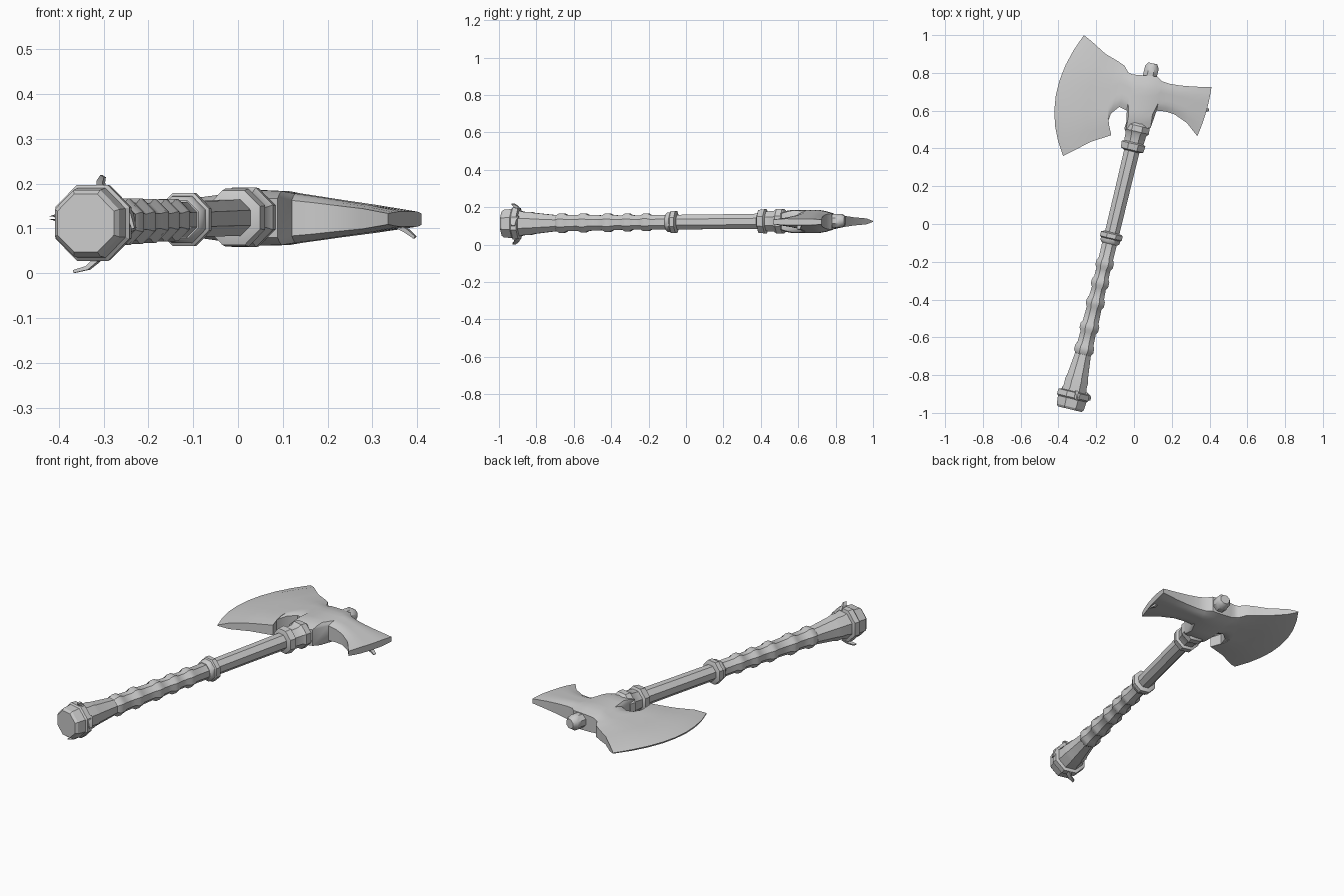
import bpy, bmesh, math
from mathutils import Vector

if "Cube" in bpy.data.objects:
    bpy.data.objects.remove(bpy.data.objects["Cube"])

steel = bpy.data.materials.new("plain grey")
steel.diffuse_color = (0.6, 0.6, 0.6, 1)
steel.use_nodes = True
steel.node_tree.nodes["Principled BSDF"].inputs["Base Color"].default_value = steel.diffuse_color

BUTT = Vector((-0.34, -0.98, 0.112))
TOP = Vector((0.10, 0.85, 0.128))
AXIS = (TOP - BUTT).normalized()
SIDE = AXIS.cross(Vector((0, 0, 1))).normalized()
UP = SIDE.cross(AXIS)


def finish(name, bm, angle=40):
    bmesh.ops.recalc_face_normals(bm, faces=bm.faces)
    mesh = bpy.data.meshes.new(name)
    bm.to_mesh(mesh)
    bm.free()
    obj = bpy.data.objects.new(name, mesh)
    bpy.context.collection.objects.link(obj)
    mesh.materials.append(steel)
    bpy.ops.object.select_all(action='DESELECT')
    obj.select_set(True)
    bpy.context.view_layer.objects.active = obj
    bpy.ops.object.shade_smooth_by_angle(angle=math.radians(angle))
    return obj


def loft(bm, rings, closed=True):
    """Skin a list of closed point rings and cap both ends."""
    rows = [[bm.verts.new(p) for p in r] for r in rings]
    n = len(rows[0])
    for a, b in zip(rows, rows[1:]):
        for i in range(n):
            j = (i + 1) % n
            bm.faces.new((a[i], a[j], b[j], b[i]))
    bm.faces.new(rows[0])
    bm.faces.new(rows[-1])


def turned(name, profile, sides=8, angle=40):
    """Turn (y position, radius) pairs around the tilted handle axis."""
    bm = bmesh.new()
    rings = []
    for y, r in profile:
        c = BUTT + AXIS * ((y - BUTT.y) / AXIS.y)
        ring = []
        for i in range(sides):
            a = math.tau * (i + 0.5) / sides
            ring.append(c + SIDE * (r * math.cos(a)) + UP * (r * math.sin(a)))
        rings.append(ring)
    loft(bm, rings)
    return finish(name, bm, angle)


# Handle: bare shaft, then grip with flared wraps
turned("shaft", [(-0.1, 0.042), (0.2, 0.043), (0.45, 0.045), (0.8, 0.040),
                 (0.83, 0.040), (0.85, 0.026)])
grip = [(-0.93, 0.072), (-0.89, 0.074), (-0.86, 0.066), (-0.83, 0.067), (-0.81, 0.061)]
for y, r in [(-0.66, 0.056), (-0.545, 0.055), (-0.415, 0.053), (-0.31, 0.051), (-0.21, 0.051)]:
    grip += [(y - 0.03, r - 0.010), (y - 0.014, r), (y + 0.010, r), (y + 0.026, r - 0.009)]
grip.append((-0.09, 0.043))
turned("grip", grip, angle=35)
turned("grip_band", [(-0.105, 0.046), (-0.095, 0.056), (-0.08, 0.057), (-0.075, 0.064),
                     (-0.052, 0.064), (-0.045, 0.046)])

# Pommel with a projecting band
turned("pommel", [(-0.98, 0.070), (-0.968, 0.080), (-0.925, 0.084), (-0.918, 0.092),
                  (-0.89, 0.090), (-0.885, 0.068)], angle=30)

# Collar below the head
turned("head_collar", [(0.385, 0.046), (0.392, 0.066), (0.425, 0.070), (0.432, 0.057),
                       (0.475, 0.060), (0.49, 0.072), (0.52, 0.070), (0.54, 0.05)], angle=35)

# Head: columns of (lower, upper, half thickness, bow of the middle in x)
columns = [
    ((-0.375, 0.360), (-0.265, 1.000), 0.003, -0.094),
    ((-0.325, 0.385), (-0.222, 0.965), 0.022, -0.080),
    ((-0.230, 0.435), (-0.150, 0.900), 0.030, -0.050),
    ((-0.120, 0.470), (-0.085, 0.862), 0.038, -0.035),
    ((-0.140, 0.530), (-0.068, 0.850), 0.040, -0.015),
    ((-0.122, 0.585), (-0.050, 0.838), 0.043, 0),
    ((-0.078, 0.620), (-0.030, 0.802), 0.048, 0),
    ((-0.038, 0.600), (-0.010, 0.792), 0.053, 0),
    ((-0.042, 0.500), (0.010, 0.790), 0.058, 0),
    ((0.025, 0.495), (0.075, 0.785), 0.062, 0),
    ((0.088, 0.510), (0.125, 0.780), 0.060, 0),
    ((0.120, 0.600), (0.150, 0.755), 0.055, 0),
    ((0.165, 0.596), (0.190, 0.742), 0.049, 0),
    ((0.215, 0.580), (0.245, 0.733), 0.041, 0),
    ((0.280, 0.535), (0.320, 0.727), 0.031, 0),
    ((0.335, 0.465), (0.410, 0.725), 0.017, 0.010),
]
STEPS = 8
rings = []
for lo, hi, t, bow in columns:
    top, bottom = [], []
    for k in range(STEPS + 1):
        v = k / STEPS
        bulge = 4 * v * (1 - v)
        x = lo[0] + (hi[0] - lo[0]) * v + bow * bulge
        y = lo[1] + (hi[1] - lo[1]) * v
        z = 0.124 - 0.008 * max(0, x)
        h = t * (0.72 + 0.28 * min(1, bulge * 1.4))
        top.append(Vector((x, y, z + h)))
        bottom.append(Vector((x, y, z - h)))
    rings.append(top + bottom[::-1])
bm = bmesh.new()
loft(bm, rings)
finish("axe_head", bm, 35)


def strap(name, points, width, thick):
    """Thin tapering strip along a short path."""
    bm = bmesh.new()
    rings = []
    for i, p in enumerate(points):
        p = Vector(p)
        d = Vector(points[min(i + 1, len(points) - 1)]) - Vector(points[max(i - 1, 0)])
        w = d.cross(AXIS).normalized()
        s = 1 - 0.45 * i / (len(points) - 1)
        a, b = AXIS * width * s, w * thick * s
        rings.append([p + a + b, p - a + b, p - a - b, p + a - b])
    loft(bm, rings)
    finish(name, bm, 30)


# Loose strap ends on the pommel, and a small tongue under the poll
strap("upper_strap_end", [(-0.305, -0.90, 0.185), (-0.306, -0.91, 0.205), (-0.301, -0.925, 0.217)], 0.016, 0.009)
strap("lower_strap_end", [(-0.315, -0.90, 0.030), (-0.335, -0.91, 0.012), (-0.366, -0.92, 0.004)], 0.016, 0.006)
strap("side_strap_end", [(-0.255, -0.91, 0.15), (-0.24, -0.92, 0.13), (-0.232, -0.925, 0.10)], 0.018, 0.006)
strap("poll_tongue", [(0.355, 0.605, 0.108), (0.378, 0.605, 0.094), (0.395, 0.603, 0.080)], 0.014, 0.006)
